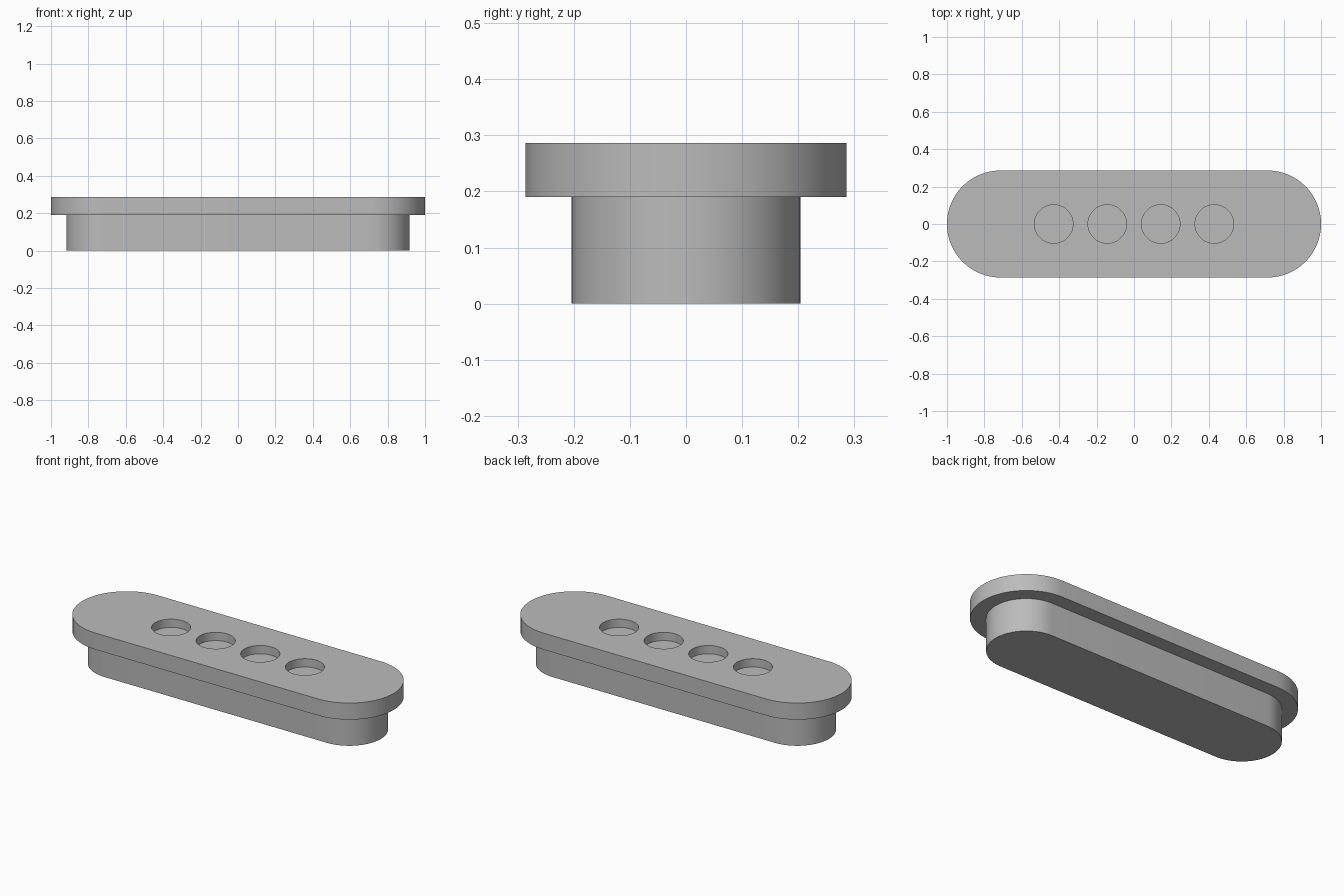
import bpy, bmesh, math

cube = bpy.data.objects.get("Cube")
if cube:
    bpy.data.objects.remove(cube, do_unlink=True)

grey = bpy.data.materials.new("plain grey")
grey.use_nodes = True
colour = (0.5, 0.5, 0.5, 1)
grey.diffuse_color = colour
grey.node_tree.nodes["Principled BSDF"].inputs["Base Color"].default_value = colour

STRAIGHT = 0.714      # half distance between the two end centres
SEAM, TOP = 0.19, 0.286
HOLE_DEPTH = 0.048
ARC = 32


def slot_outline(radius):
    """Outline with straight sides and half-round ends."""
    points = []
    for side in (1, -1):
        for i in range(ARC + 1):
            a = math.pi * (i / ARC - 0.5)
            points.append((side * (STRAIGHT + radius * math.cos(a)),
                           side * radius * math.sin(a)))
    return points


def circle_outline(cx, radius, count=48):
    return [(cx + radius * math.cos(math.tau * i / count),
             radius * math.sin(math.tau * i / count)) for i in range(count)]


def extrude_outline(name, outline, low, high):
    bm = bmesh.new()
    face = bm.faces.new([bm.verts.new((x, y, low)) for x, y in outline])
    result = bmesh.ops.extrude_face_region(bm, geom=[face])
    top = [g for g in result["geom"] if isinstance(g, bmesh.types.BMVert)]
    bmesh.ops.translate(bm, verts=top, vec=(0, 0, high - low))
    bmesh.ops.recalc_face_normals(bm, faces=bm.faces)
    mesh = bpy.data.meshes.new(name)
    bm.to_mesh(mesh)
    bm.free()
    mesh.materials.append(grey)
    obj = bpy.data.objects.new(name, mesh)
    bpy.context.collection.objects.link(obj)
    return obj


# Narrow lower body and wide upper flange
body = extrude_outline("lower_body", slot_outline(0.204), 0, SEAM)
flange = extrude_outline("top_flange", slot_outline(0.286), SEAM, TOP)

# Row of four blind round holes
for i in range(4):
    x = (i - 1.5) * 0.286
    cutter = extrude_outline(f"hole_cutter_{i + 1}", circle_outline(x, 0.103),
                             TOP - HOLE_DEPTH, TOP + 0.1)
    cutter.hide_render = True
    cutter.hide_set(True)
    cut = flange.modifiers.new(f"hole_{i + 1}", "BOOLEAN")
    cut.operation = "DIFFERENCE"
    cut.solver = "EXACT"
    cut.object = cutter

# Bake the holes, then remove the cutters
bpy.context.view_layer.update()
graph = bpy.context.evaluated_depsgraph_get()
flange.data = bpy.data.meshes.new_from_object(flange.evaluated_get(graph))
flange.modifiers.clear()
for obj in [o for o in bpy.data.objects if o.name.startswith("hole_cutter")]:
    bpy.data.objects.remove(obj, do_unlink=True)

# Smooth round walls with crisp rims
bpy.ops.object.select_all(action="DESELECT")
for obj in (body, flange):
    obj.select_set(True)
bpy.context.view_layer.objects.active = flange
bpy.ops.object.shade_smooth_by_angle(angle=math.radians(30))
